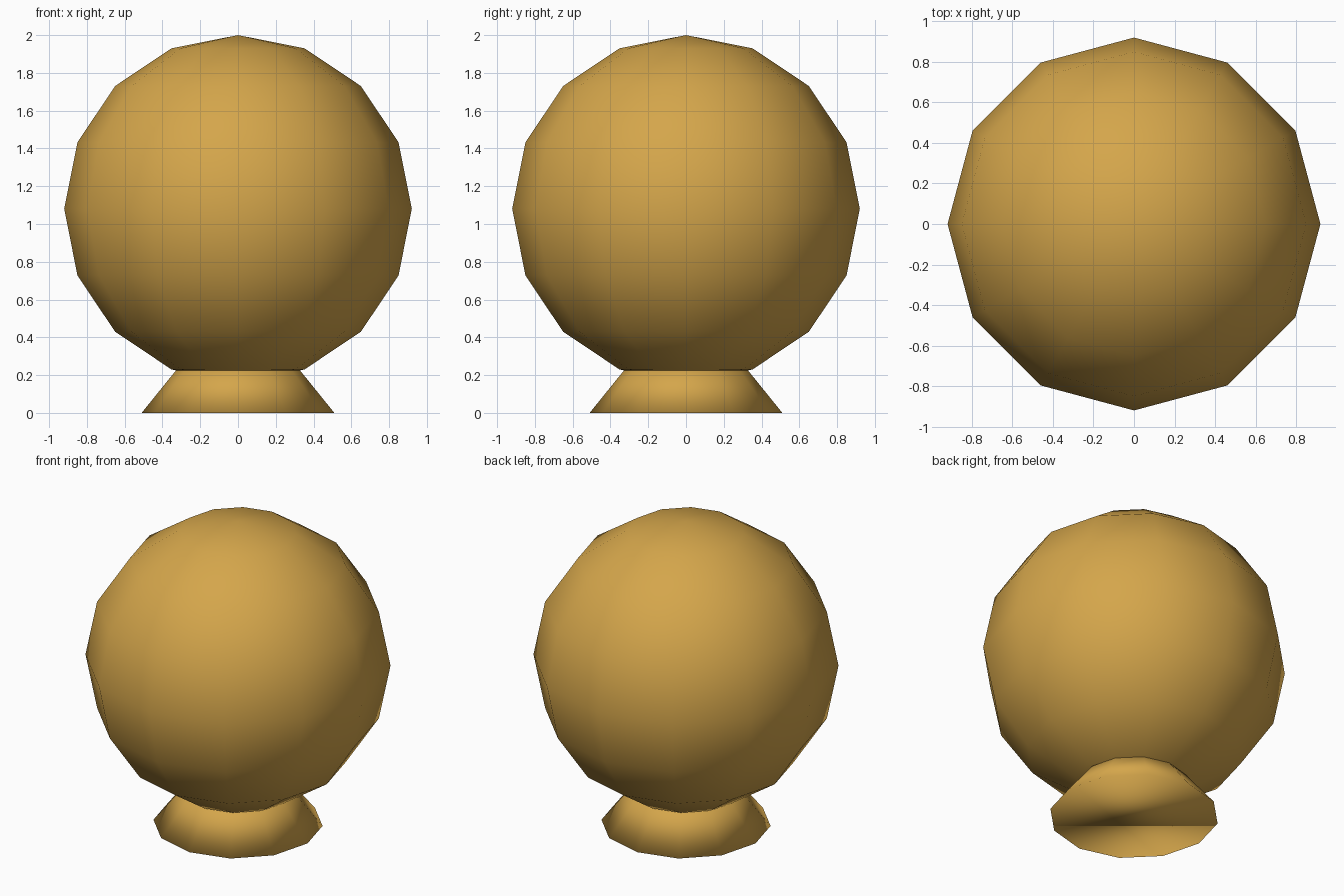
import bpy

if "Cube" in bpy.data.objects:
    bpy.data.objects.remove(bpy.data.objects["Cube"])

# Golden material shared by both parts
gold = bpy.data.materials.new("gold")
gold.diffuse_color = (0.66, 0.38, 0.07, 1.0)
gold.use_nodes = True
gold.node_tree.nodes["Principled BSDF"].inputs["Base Color"].default_value = gold.diffuse_color


def finish(name):
    obj = bpy.context.object
    obj.name = name
    obj.data.materials.append(gold)
    bpy.ops.object.shade_smooth()
    return obj


# Low-poly round ball
R = 0.92
bpy.ops.mesh.primitive_uv_sphere_add(segments=12, ring_count=8, radius=R,
                                     location=(0, 0, 2 - R))
finish("ball")

# Flared foot, its narrow top tucked into the ball
FOOT_H = 0.26
bpy.ops.mesh.primitive_cone_add(vertices=12, radius1=0.51, radius2=0.30,
                                depth=FOOT_H, location=(0, 0, FOOT_H / 2))
finish("foot")
